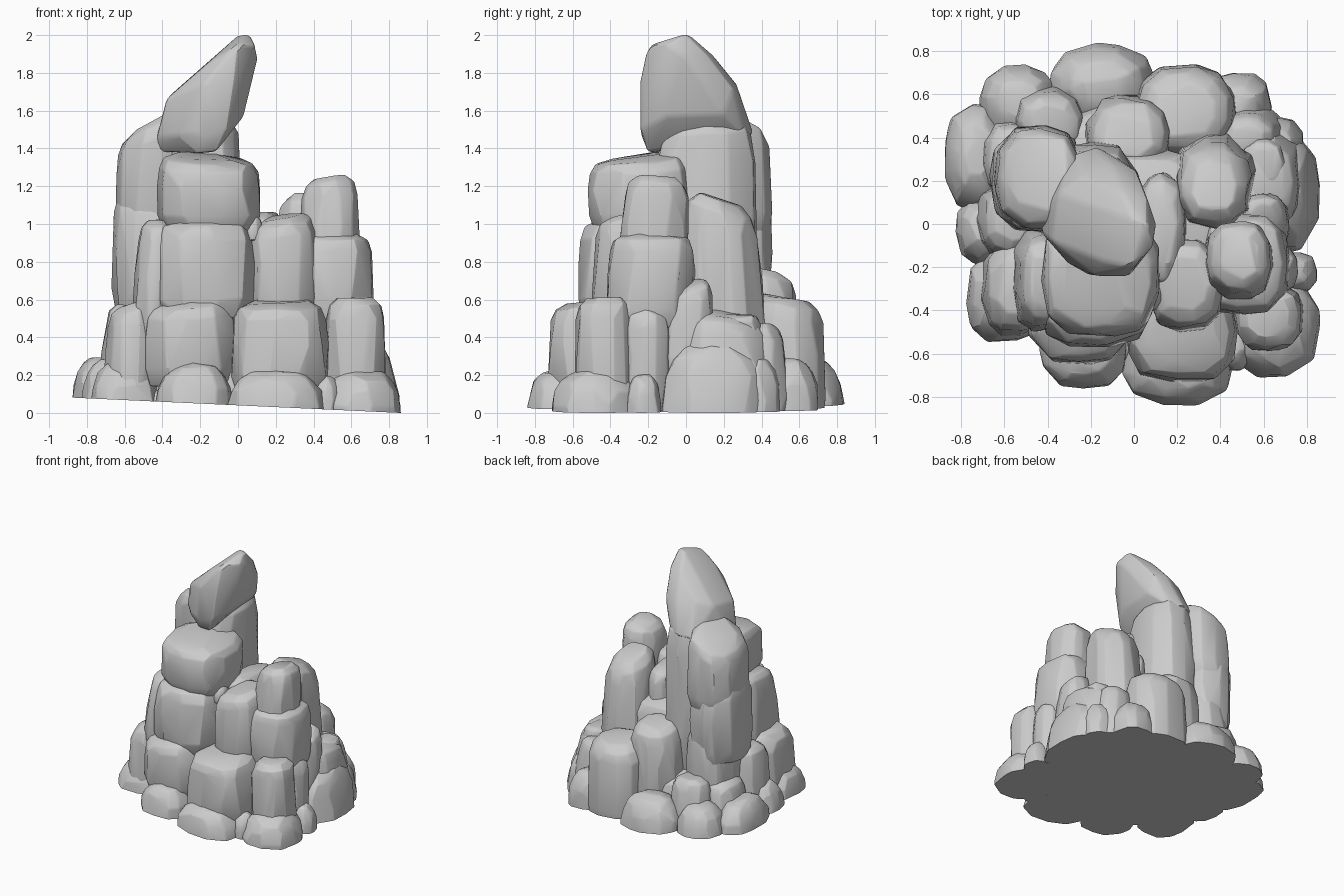
import bpy, bmesh, math, random
from mathutils import Vector

cube = bpy.data.objects.get("Cube")
if cube:
    bpy.data.objects.remove(cube, do_unlink=True)

random.seed(11)

stone = bpy.data.materials.new("light grey stone")
stone.use_nodes = True
STONE = (0.6, 0.6, 0.6, 1.0)
stone.diffuse_color = STONE
stone.node_tree.nodes["Principled BSDF"].inputs["Base Color"].default_value = STONE

# Height fraction and relative width of the rings of a stone
BLOCK = ((0, .9), (.2, 1), (.55, 1), (.82, .97), (.94, .86), (1, .6))
DOME = ((0, 1), (.35, 1), (.6, .94), (.8, .8), (.94, .58), (1, .33))


def hull_stone(name, points, soft=.012):
    """Wrap points in a faceted stone, soften its edges and cut it at the ground."""
    bm = bmesh.new()
    for p in points:
        bm.verts.new(p)
    bmesh.ops.convex_hull(bm, input=bm.verts[:])
    bmesh.ops.delete(bm, geom=[v for v in bm.verts if not v.link_faces], context='VERTS')
    bmesh.ops.dissolve_limit(bm, angle_limit=math.radians(7),
                             verts=bm.verts[:], edges=bm.edges[:])
    sharp = [e for e in bm.edges if e.calc_face_angle(0) > math.radians(20)]
    bmesh.ops.bevel(bm, geom=sharp, offset=soft, segments=2, profile=.5,
                    affect='EDGES', clamp_overlap=True)
    # The ground is slightly tilted
    bmesh.ops.bisect_plane(bm, geom=bm.verts[:] + bm.edges[:] + bm.faces[:],
                           plane_co=(0, 0, .04), plane_no=(.0465, 0, 1),
                           clear_inner=True)
    rim = [e for e in bm.edges if e.is_boundary]
    if rim:
        bmesh.ops.holes_fill(bm, edges=rim, sides=0)
    bmesh.ops.recalc_face_normals(bm, faces=bm.faces[:])
    mesh = bpy.data.meshes.new(name)
    bm.to_mesh(mesh)
    bm.free()
    for poly in mesh.polygons:
        poly.use_smooth = True
    mesh.set_sharp_from_angle(angle=math.radians(20))
    mesh.materials.append(stone)
    obj = bpy.data.objects.new(name, mesh)
    bpy.context.scene.collection.objects.link(obj)


def fit(value, values, span):
    """Map a value from the extent of values to the span."""
    low, high = min(values), max(values)
    return span[0] + (span[1] - span[0]) * (value - low) / (high - low)


def boulder(name, x, y, z, rings=BLOCK, top=1, lean=(0, 0), slope=(0, 0), square=2.6):
    """Stone filling the given ranges; lean shifts the top, slope tilts it."""
    flat, sides = [], 11
    turn = random.uniform(0, 1)
    for t, width in rings:
        width *= 1 + (top - 1) * t
        for i in range(sides):
            a = math.tau * (i + turn + random.uniform(-.25, .25)) / sides
            c, s = math.cos(a), math.sin(a)
            r = (abs(c) ** square + abs(s) ** square) ** (-1 / square)
            r *= width * random.uniform(.95, 1.01)
            flat.append((c * r, s * r, t))
    us, vs = [p[0] for p in flat], [p[1] for p in flat]
    points = []
    for u, v, t in flat:
        h = z[0] + (z[1] - z[0]) * t + t ** 3 * (slope[0] * u + slope[1] * v)
        points.append((fit(u, us, x) + lean[0] * t, fit(v, vs, y) + lean[1] * t,
                       h + random.uniform(-.012, .006)))
    hull_stone(name, points)


def ground_stone(name, x, y, height, **options):
    boulder(name, x, y, (-.06, height), rings=DOME, **options)


# Hidden fill behind the outer stones
boulder("ground_core", (-.74, .74), (-.66, .66), (-.06, .14), square=2)
boulder("base_core", (-.64, .64), (-.55, .58), (-.06, .42), square=2.2)
boulder("middle_core", (-.45, .5), (-.35, .36), (.2, .85), square=2.2)

# Leaning spire on the summit
spire = [
    (-.42, .0, 1.38), (-.22, -.18, 1.37), (-.12, -.20, 1.38), (-.43, .06, 1.44),
    (-.43, -.04, 1.46), (-.30, .32, 1.46), (-.08, .31, 1.46), (.03, -.10, 1.57),
    (.03, .20, 1.58), (-.38, -.08, 1.66), (-.35, .14, 1.69), (-.18, .36, 1.48),
    (-.18, -.24, 1.74), (-.02, -.24, 1.76), (-.31, -.18, 1.47), (-.06, -.24, 1.50),
    (-.20, -.24, 1.48), (.105, .0, 1.88), (.09, -.10, 1.95), (.06, .0, 2.01),
    (.0, -.20, 1.95), (.0, .02, 2.0), (-.05, .14, 1.90), (.06, .12, 1.89),
    (-.10, .27, 1.74), (-.15, -.17, 1.86), (-.25, .22, 1.72), (.01, .25, 1.72)]
hull_stone("summit_spire", [Vector(p) for p in spire], soft=.02)

# Tall columns
boulder("back_column", (-.38, .04), (-.18, .38), (.3, 1.56), top=.96, lean=(0, .01),
        slope=(0, .02))
boulder("left_column_top", (-.65, -.24), (-.02, .46), (.95, 1.53), lean=(.01, -.01),
        slope=(.1, -.05))
boulder("left_column_foot", (-.67, -.26), (-.04, .46), (.54, 1.14), slope=(-.06, 0))
boulder("left_column_root", (-.62, -.24), (.0, .46), (.1, .8))
boulder("right_rear_column", (.18, .57), (-.01, .43), (.2, 1.13), top=.86,
        lean=(0, -.03), slope=(-.01, -.08))
boulder("right_front_column", (.32, .65), (-.37, .0), (.7, 1.245), top=.9,
        lean=(.005, .03), slope=(.02, -.01))
boulder("saddle_stone", (.0, .25), (-.3, .24), (.5, 1.06))

# Front stack
boulder("front_upper_block", (-.43, .12), (-.52, .04), (.97, 1.36), square=3,
        slope=(-.02, .03))
boulder("front_middle_block", (-.45, .09), (-.57, -.05), (.5, 1.02), square=3.2)
boulder("front_middle_left", (-.58, -.34), (-.5, -.02), (.4, 1.02), top=.85, lean=(.04, 0))
boulder("front_middle_right", (.05, .42), (-.5, -.06), (.5, 1.04), top=.93, slope=(.04, .03))
boulder("right_middle_block", (.3, .72), (-.42, .05), (.45, .95), square=3.2)
boulder("right_middle_rear", (.48, .72), (-.13, .14), (.2, .68), top=.85, lean=(0, .02),
        slope=(-.04, .06))

# Lower ring
boulder("lower_front_left", (-.49, -.01), (-.65, -.2), (.15, .61), slope=(.04, .04))
boulder("lower_front_right", (-.04, .48), (-.73, -.25), (.1, .59), square=3, top=.97,
        slope=(0, .03))
boulder("lower_left_corner", (-.72, -.43), (-.53, -.08), (.0, .58), top=.92, lean=(.02, .02),
        slope=(.04, 0))
boulder("lower_right_corner", (.46, .785), (-.59, -.27), (.0, .61), top=.97)
boulder("lower_right_gap", (.5, .76), (-.33, -.08), (.0, .55))
boulder("lower_right_rear", (.46, .8), (-.04, .46), (-.06, .53), top=.82, lean=(-.02, -.02),
        slope=(-.03, -.04))
boulder("lower_rear_right", (.0, .48), (.3, .74), (-.06, .61), top=.92, square=2.3,
        slope=(0, -.04))
boulder("lower_rear_middle", (-.23, .19), (.22, .6), (.1, .76), top=.88, slope=(.0, -.05))
boulder("lower_rear_left", (-.57, -.24), (.34, .65), (.0, .43), top=.9, lean=(.02, -.03))
boulder("lower_rear_corner", (.4, .71), (.28, .55), (.0, .47), top=.85, lean=(-.03, -.03))
boulder("lower_left", (-.75, -.45), (-.17, .2), (.0, .57), top=.85, lean=(.03, 0))
boulder("lower_left_rear", (-.74, -.45), (.12, .49), (.0, .4), top=.85, lean=(.04, 0))

# Ground ring
ground_stone("ground_left_rear", (-.88, -.58), (.05, .56), .29)
ground_stone("ground_rear_left", (-.72, -.36), (.38, .74), .28)
ground_stone("ground_rear", (-.4, .1), (.44, .84), .29)
ground_stone("ground_rear_right", (.3, .64), (.38, .7), .29)
ground_stone("ground_right_corner", (.52, .79), (.2, .5), .3)
ground_stone("ground_right", (.54, .865), (-.14, .43), .37, top=.92, lean=(-.02, 0))
ground_stone("ground_right_pebble", (.64, .85), (-.32, -.13), .2)
ground_stone("ground_right_front", (.44, .865), (-.71, -.24), .23)
ground_stone("ground_front", (-.06, .46), (-.84, -.45), .23)
ground_stone("ground_front_left", (-.44, -.03), (-.77, -.42), .26)
ground_stone("ground_left_corner", (-.78, -.42), (-.55, -.13), .28, square=3)
ground_stone("ground_left", (-.83, -.55), (-.19, .14), .28)

# Small wedged pebbles
boulder("pebble_front", (.03, .13), (-.4, -.26), (.92, 1.04), rings=DOME)
boulder("pebble_right", (.5, .7), (.15, .4), (.3, .52))
boulder("pebble_gap", (.4, .54), (-.68, -.48), (.0, .19), rings=DOME)
